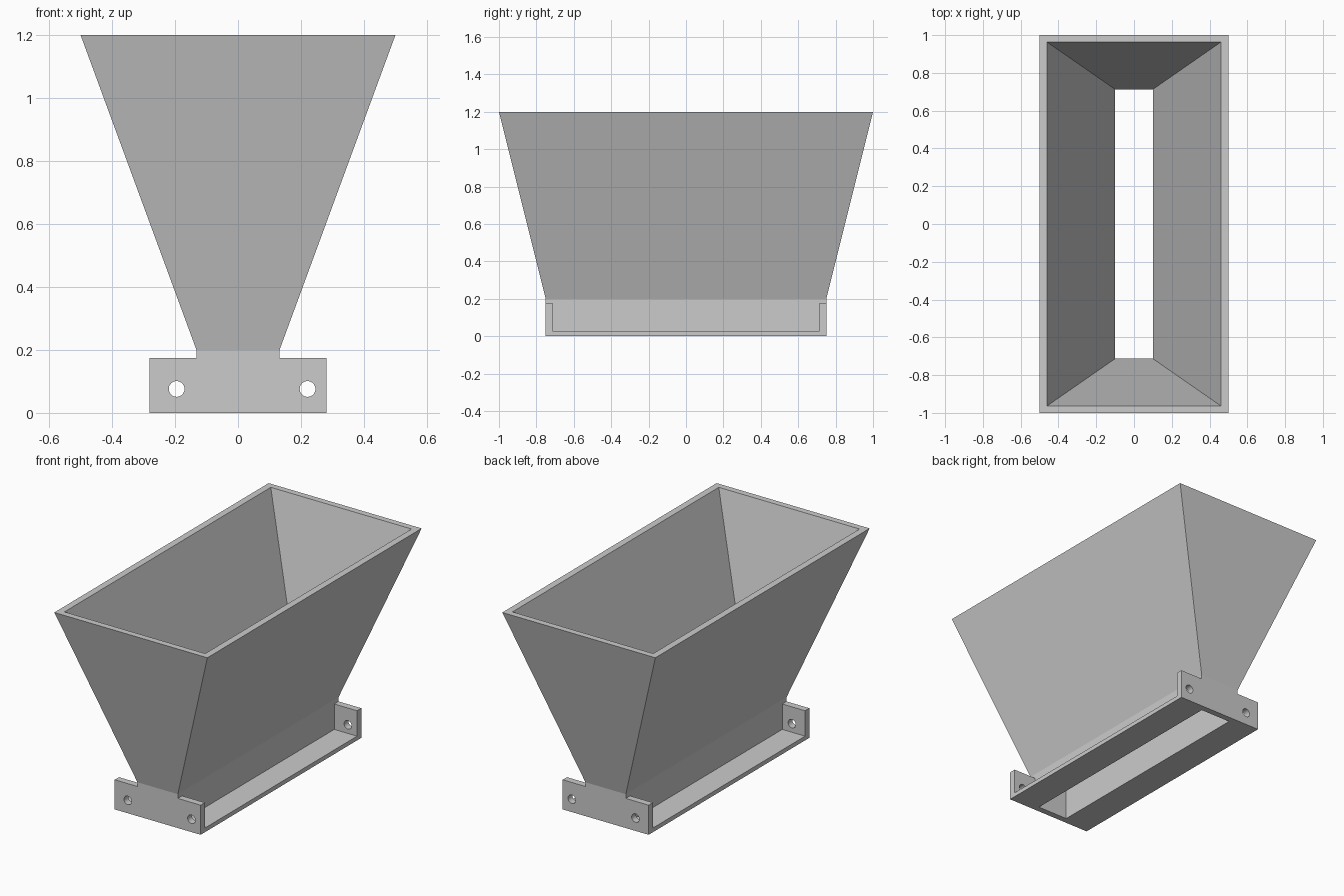
import bpy
import bmesh
from math import pi, radians
from mathutils import Matrix

if "Cube" in bpy.data.objects:
    bpy.data.objects.remove(bpy.data.objects["Cube"], do_unlink=True)

# Single plain grey material
grey = bpy.data.materials.new("plain grey")
grey.use_nodes = True
colour = (0.6, 0.6, 0.6, 1)
grey.diffuse_color = colour
grey.node_tree.nodes["Principled BSDF"].inputs["Base Color"].default_value = colour


def finish(bm, name):
    bmesh.ops.recalc_face_normals(bm, faces=bm.faces)
    mesh = bpy.data.meshes.new(name)
    bm.to_mesh(mesh)
    bm.free()
    mesh.materials.append(grey)
    obj = bpy.data.objects.new(name, mesh)
    bpy.context.collection.objects.link(obj)
    return obj


def loft(name, rings, y=0):
    """Closed solid through rectangles given as (half x, half y, z)."""
    bm = bmesh.new()
    loops = [[bm.verts.new((sx * hx, y + sy * hy, z))
              for sx, sy in ((-1, -1), (1, -1), (1, 1), (-1, 1))]
             for hx, hy, z in rings]
    for low, high in zip(loops, loops[1:]):
        for i in range(4):
            j = (i + 1) % 4
            bm.faces.new((low[i], low[j], high[j], high[i]))
    bm.faces.new(loops[0])
    bm.faces.new(loops[-1])
    return finish(bm, name)


def combine(target, tool, operation):
    """Apply a boolean and discard the tool solid."""
    tool.hide_render = True
    mod = target.modifiers.new(operation, 'BOOLEAN')
    mod.operation = operation
    mod.solver = 'EXACT'
    mod.object = tool
    bpy.context.view_layer.objects.active = target
    bpy.ops.object.modifier_apply(modifier=mod.name)
    bpy.data.objects.remove(tool, do_unlink=True)


# Tapered hopper with a straight neck
hopper = loft("hopper", [(0.132, 0.75, 0), (0.132, 0.75, 0.2), (0.5, 1, 1.2)])

# Base flange and the two upright mounting plates
combine(hopper, loft("base_flange", [(0.281, 0.75, 0), (0.281, 0.75, 0.025)]), 'UNION')
for side in (-1, 1):
    plate = loft("end_plate", [(0.281, 0.02, 0), (0.281, 0.02, 0.175)], side * 0.73)
    combine(hopper, plate, 'UNION')

# Hollow inside, open at the top and through the bottom slot
cavity = loft("cavity", [(0.1, 0.713, -0.1), (0.1, 0.713, 0.2),
                         (0.46, 0.963, 1.2), (0.496, 0.988, 1.3)])
combine(hopper, cavity, 'DIFFERENCE')

# Bolt holes through both end plates
for x in (-0.195, 0.221):
    bm = bmesh.new()
    bmesh.ops.create_cone(bm, cap_ends=True, segments=32, radius1=0.025,
                          radius2=0.025, depth=2,
                          matrix=Matrix.Translation((x, 0, 0.076)) @ Matrix.Rotation(pi / 2, 4, 'X'))
    combine(hopper, finish(bm, "bolt_hole"), 'DIFFERENCE')

# Smooth only the hole walls, keeping the sheet faces flat
bpy.ops.object.select_all(action='DESELECT')
hopper.select_set(True)
bpy.context.view_layer.objects.active = hopper
bpy.ops.object.shade_smooth_by_angle(angle=radians(13))
